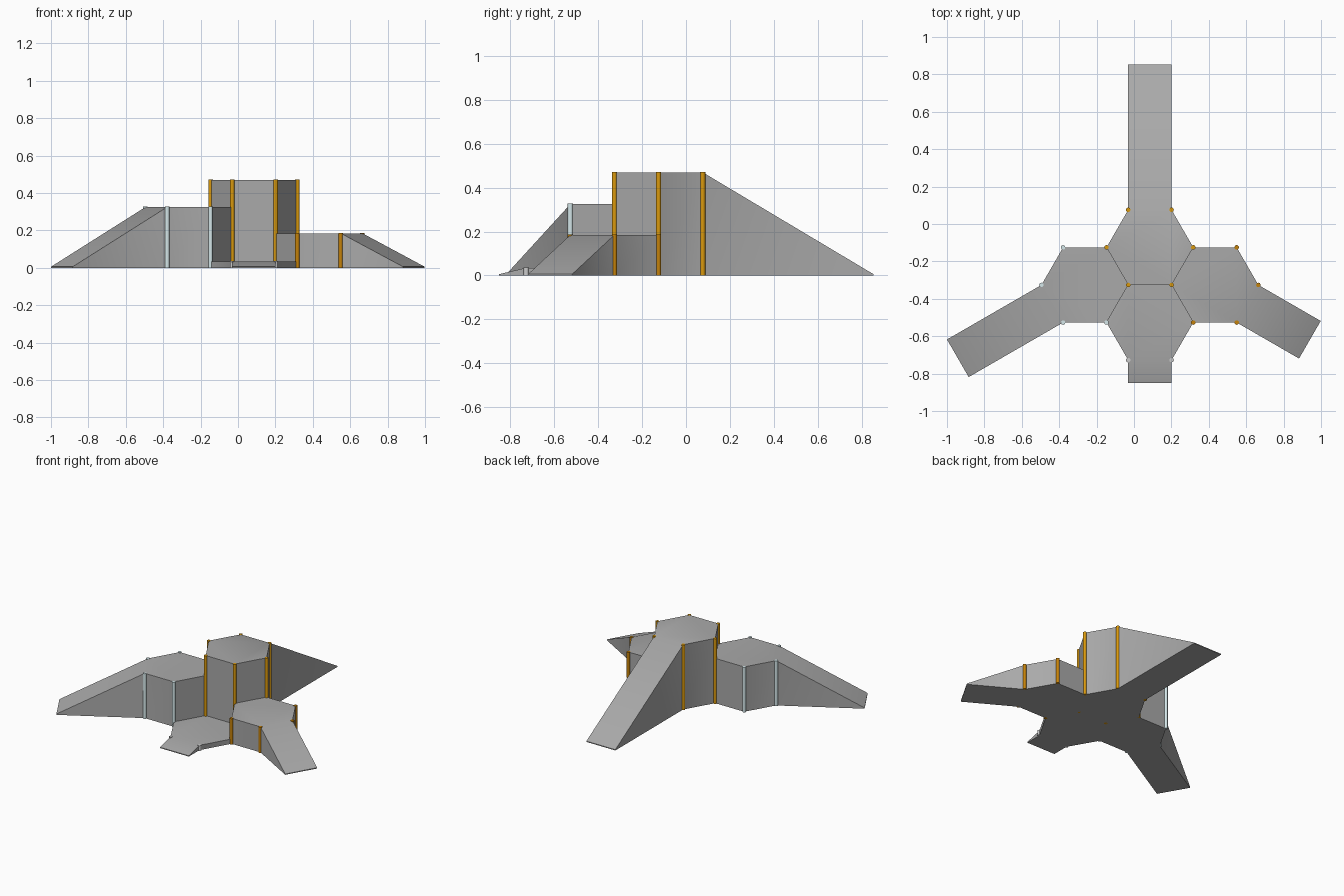
import bpy, bmesh
from math import radians, cos, sin, sqrt
from mathutils import Vector

if "Cube" in bpy.data.objects:
    bpy.data.objects.remove(bpy.data.objects["Cube"])

R = 0.232              # hexagon radius
A = R * sqrt(3) / 2    # hexagon apothem
X0, Y0 = 0.085, -0.125
TIP = 0.006            # thickness of ramp ends
POST_R = 0.012


def material(name, rgb):
    m = bpy.data.materials.new(name)
    m.diffuse_color = (*rgb, 1)
    m.use_nodes = True
    m.node_tree.nodes["Principled BSDF"].inputs["Base Color"].default_value = m.diffuse_color
    return m


dark_grey = material("dark_grey", (0.40, 0.40, 0.40))
gold = material("gold", (0.70, 0.32, 0.004))
silver = material("silver", (0.66, 0.80, 0.82))
bronze = material("bronze", (0.55, 0.22, 0.003))
pale = material("pale_grey", (0.65, 0.65, 0.65))


def corner(cx, cy, deg):
    a = radians(deg)
    return Vector((cx + R * cos(a), cy + R * sin(a), 0))


def smooth(ob):
    bpy.ops.object.select_all(action='DESELECT')
    ob.select_set(True)
    bpy.context.view_layer.objects.active = ob
    bpy.ops.object.shade_smooth_by_angle(angle=radians(40))


def podium(name, cx, cy, h, deg, length):
    """Hexagonal block with a ramp running down from the side facing deg."""
    bm = bmesh.new()
    base = [corner(cx, cy, deg + 30 + 60 * k) for k in range(6)]
    up = Vector((0, 0, 1))
    run = Vector((cos(radians(deg)), sin(radians(deg)), 0)) * length
    b = [bm.verts.new(p) for p in base]
    t = [bm.verts.new(p + up * h) for p in base]
    eb = [bm.verts.new(base[i] + run) for i in (0, 5)]
    et = [bm.verts.new(base[i] + run + up * TIP) for i in (0, 5)]
    faces = [b, t] + [[b[k], b[k + 1], t[k + 1], t[k]] for k in range(5)]
    faces += [[b[5], eb[1], eb[0], b[0]], [t[0], et[0], et[1], t[5]],
              [b[0], eb[0], et[0], t[0]], [b[5], eb[1], et[1], t[5]],
              [eb[0], eb[1], et[1], et[0]]]
    for f in faces:
        bm.faces.new(f)
    bmesh.ops.recalc_face_normals(bm, faces=bm.faces)
    me = bpy.data.meshes.new(name)
    bm.to_mesh(me)
    bm.free()
    me.materials.append(dark_grey)
    ob = bpy.data.objects.new(name, me)
    bpy.context.collection.objects.link(ob)
    smooth(ob)   # soft blend between platform and ramp


def posts(name, cx, cy, h, angles, mat):
    """Thin round trim posts on the chosen hexagon corners."""
    for i, deg in enumerate(angles):
        p = corner(cx, cy, deg)
        top = h + 0.002
        bpy.ops.mesh.primitive_cylinder_add(vertices=16, radius=POST_R, depth=top,
                                            location=(p.x, p.y, top / 2))
        ob = bpy.context.object
        ob.name = f"{name}_{i + 1}"
        ob.data.materials.append(mat)
        smooth(ob)


# name, centre, height, ramp direction, ramp length, post corners, trim
SIDE = 1.5 * R
blocks = [
    ("first_place", X0, Y0, 0.47, 90, 0.778, range(0, 360, 60), gold),
    ("second_place", X0 - SIDE, Y0 - A, 0.325, 210, 0.583, (120, 180, 240, 300), silver),
    ("third_place", X0 + SIDE, Y0 - A, 0.185, 330, 0.385, (60, 0, 300, 240), bronze),
    ("front_step", X0, Y0 - 2 * A, 0.035, 270, 0.123, (240, 300), pale),
]
for name, cx, cy, h, deg, length, angles, mat in blocks:
    podium(name + "_block", cx, cy, h, deg, length)
    posts(name + "_post", cx, cy, h, angles, mat)
